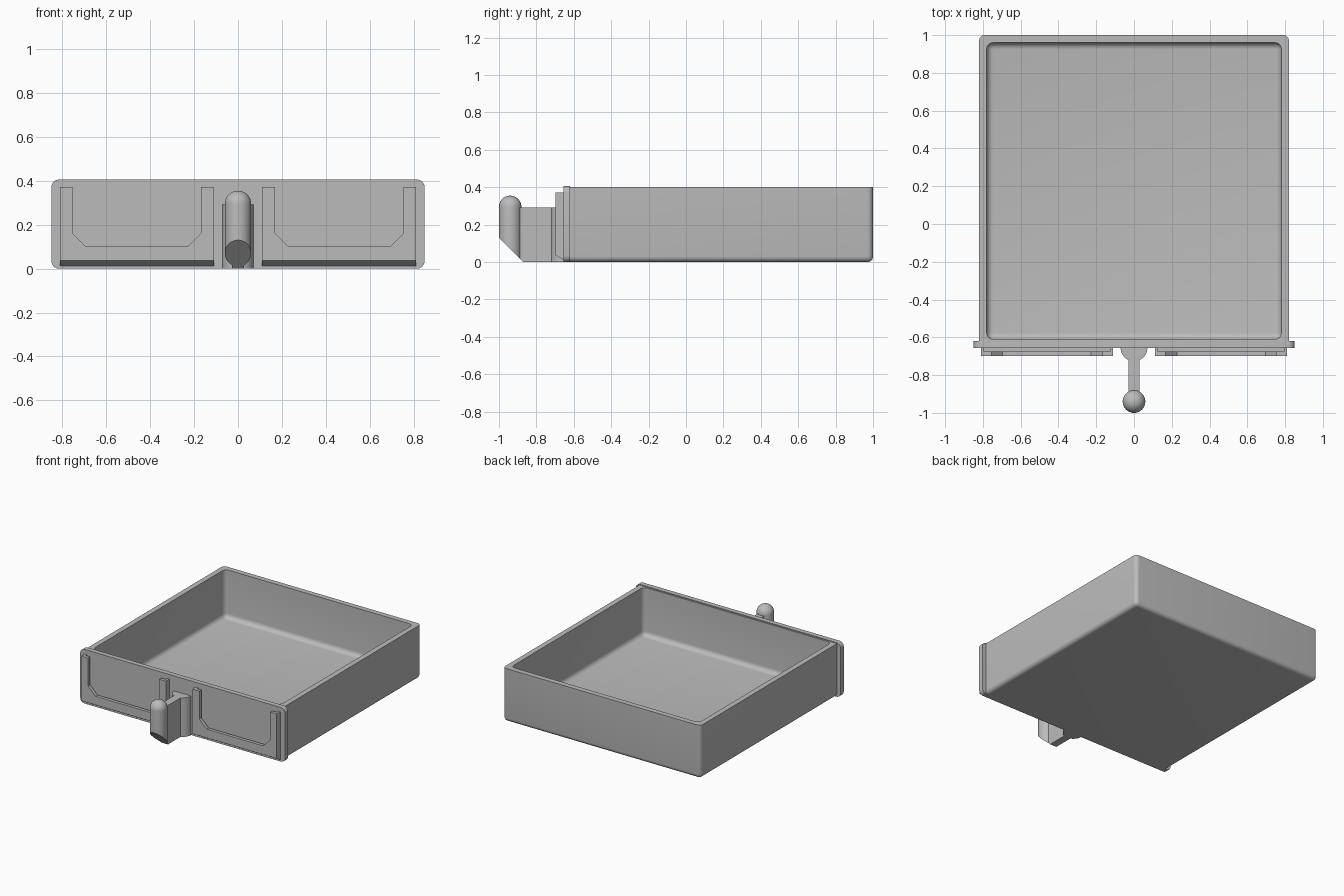
import bpy, bmesh, math
from mathutils import Vector

if "Cube" in bpy.data.objects:
    bpy.data.objects.remove(bpy.data.objects["Cube"])

grey = bpy.data.materials.new("plain_grey")
grey.diffuse_color = (0.5, 0.5, 0.5, 1)
grey.use_nodes = True
grey.node_tree.nodes["Principled BSDF"].inputs["Base Color"].default_value = grey.diffuse_color


def finish(bm, name, smooth=True):
    bmesh.ops.recalc_face_normals(bm, faces=bm.faces[:])
    me = bpy.data.meshes.new(name)
    bm.to_mesh(me)
    bm.free()
    ob = bpy.data.objects.new(name, me)
    bpy.context.collection.objects.link(ob)
    me.materials.append(grey)
    if smooth:
        shade(ob)
    return ob


def activate(ob):
    bpy.ops.object.select_all(action='DESELECT')
    ob.select_set(True)
    bpy.context.view_layer.objects.active = ob


def shade(ob):
    activate(ob)
    bpy.ops.object.shade_smooth_by_angle(angle=math.radians(30))


def rounded_box(lo, hi, radius, pick):
    """Box from corner lo to corner hi; edges whose midpoint passes pick are rounded."""
    bm = bmesh.new()
    bmesh.ops.create_cube(bm, size=2)
    edges = [e for e in bm.edges if pick((e.verts[0].co + e.verts[1].co) / 2)]
    for v in bm.verts:
        v.co = Vector([lo[i] if v.co[i] < 0 else hi[i] for i in range(3)])
    bmesh.ops.bevel(bm, geom=edges, offset=radius, segments=6, profile=0.5,
                    affect='EDGES', clamp_overlap=True)
    return bm


def prism(bm, points, along):
    """Extrude a closed outline of 3D points along a vector."""
    face = bm.faces.new([bm.verts.new(p) for p in points])
    ext = bmesh.ops.extrude_face_region(bm, geom=[face], use_keep_orig=True)
    bmesh.ops.translate(bm, vec=along,
                        verts=[g for g in ext["geom"] if isinstance(g, bmesh.types.BMVert)])


def slice_off(bm, point, normal):
    """Cut away everything on the normal side and cap the cut."""
    bmesh.ops.recalc_face_normals(bm, faces=bm.faces[:])
    cut = bmesh.ops.bisect_plane(bm, geom=bm.verts[:] + bm.edges[:] + bm.faces[:],
                                 plane_co=point, plane_no=normal, clear_outer=True)
    bmesh.ops.holes_fill(bm, edges=[g for g in cut["geom_cut"]
                                    if isinstance(g, bmesh.types.BMEdge)], sides=0)


# Drawer tray: rounded outside, hollowed by a rounded cutter
tray = finish(rounded_box((-0.82, -0.64, 0), (0.82, 1.0, 0.4), 0.03,
                          lambda m: (m.z < -0.5 and m.y > -0.5) or (abs(m.z) < 0.1 and m.y > 0.5)),
              "tray", False)
cutter = finish(rounded_box((-0.78, -0.61, 0.04), (0.78, 0.96, 0.6), 0.035,
                            lambda m: m.z < 0.5), "tray_cutter", False)
cutter.hide_render = True
mod = tray.modifiers.new("hollow", 'BOOLEAN')
mod.operation, mod.solver, mod.object = 'DIFFERENCE', 'EXACT', cutter
activate(tray)
bpy.ops.object.modifier_apply(modifier="hollow")
bpy.data.objects.remove(cutter)
shade(tray)

# Front panel with rounded corners
finish(rounded_box((-0.85, -0.656, 0), (0.85, -0.619, 0.406), 0.035,
                   lambda m: abs(m.y) < 0.1), "front_panel")

# Two label holders: U-shaped spacer behind a chamfered U-shaped lip
for side, name in ((-1, "left_label_holder"), (1, "right_label_holder")):
    bm = bmesh.new()
    spacer = [(0.11, 0), (0.81, 0), (0.81, 0.372), (0.793, 0.372),
              (0.793, 0.06), (0.128, 0.06), (0.128, 0.372), (0.11, 0.372)]
    lip = [(0.11, 0), (0.81, 0), (0.81, 0.372), (0.755, 0.372), (0.755, 0.163),
           (0.695, 0.103), (0.227, 0.103), (0.168, 0.163), (0.168, 0.372), (0.11, 0.372)]
    prism(bm, [(side * x, -0.674, z) for x, z in spacer], (0, 0.02, 0))
    prism(bm, [(side * x, -0.698, z) for x, z in lip], (0, 0.024, 0))
    slice_off(bm, (0, -0.698, 0.037), (0, -0.025, -0.043))
    finish(bm, name)

# Handle root: half-round column on the panel
bm = bmesh.new()
arc = [math.pi * (1 + i / 24) for i in range(25)]
prism(bm, [(0.071 * math.cos(a), -0.655 + 0.071 * math.sin(a), 0) for a in arc], (0, 0, 0.293))
finish(bm, "handle_root")

# Handle web
bm = bmesh.new()
web = [(-0.87, 0), (-0.655, 0), (-0.655, 0.293), (-0.94, 0.293), (-0.94, 0.07)]
prism(bm, [(-0.028, y, z) for y, z in web], (0.056, 0, 0))
finish(bm, "handle_web")

# Handle grip: domed post with a slanted underside
bm = bmesh.new()
r, top = 0.06, 0.295
profile = [(r, 0)] + [(r * math.cos(t), top + r * math.sin(t))
                      for t in [i * math.pi / 20 for i in range(11)]]
verts = [bm.verts.new((x, -0.94, z)) for x, z in profile]
edges = [bm.edges.new(p) for p in zip(verts, verts[1:])]
bmesh.ops.spin(bm, geom=verts + edges, cent=(0, -0.94, 0), axis=(0, 0, 1),
               angle=2 * math.pi, steps=40)
bmesh.ops.remove_doubles(bm, verts=bm.verts[:], dist=0.0005)
slice_off(bm, (0, -0.87, 0), (0, -1, -1))
finish(bm, "handle_grip")
